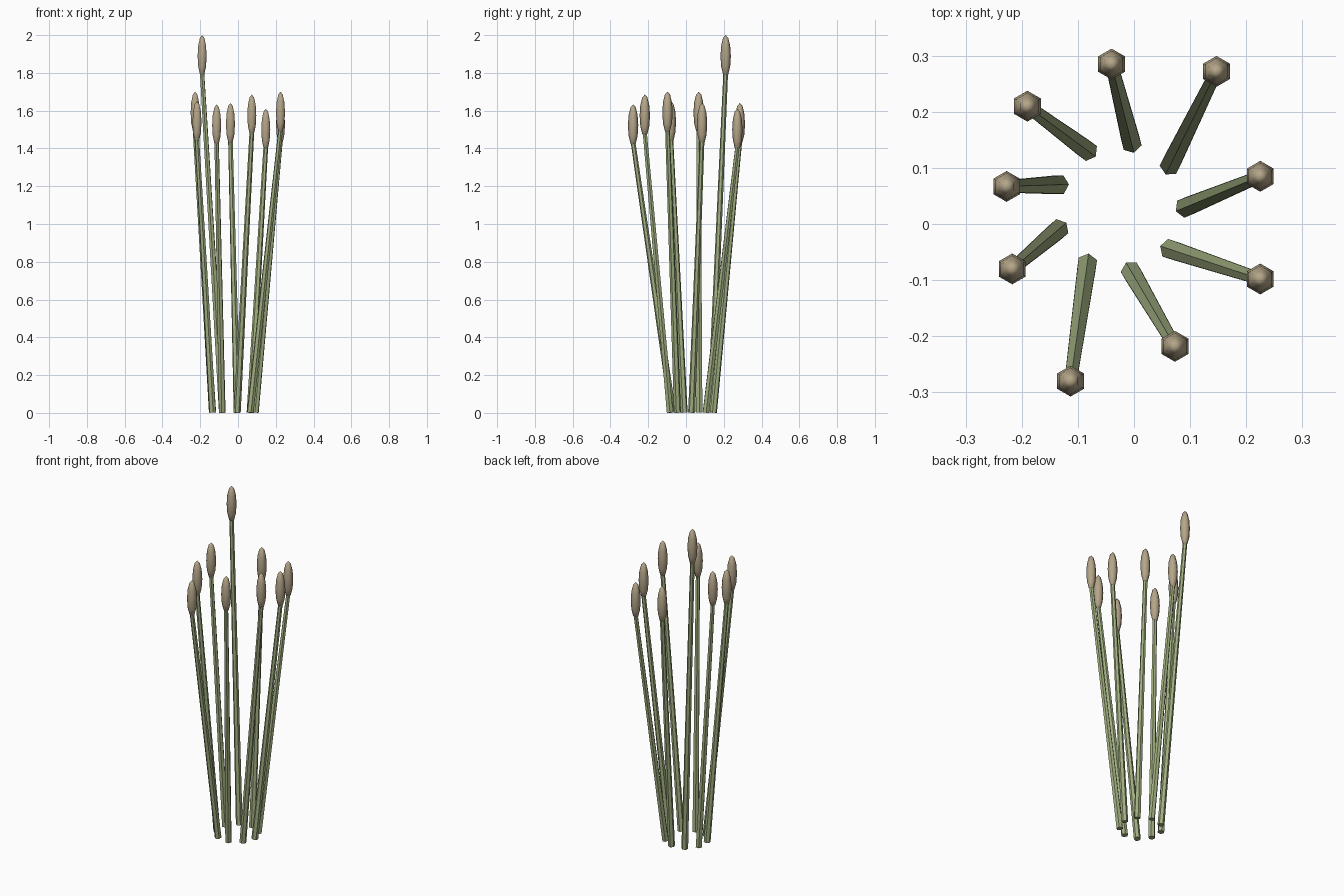
import bpy, math
from mathutils import Vector

if "Cube" in bpy.data.objects:
    bpy.data.objects.remove(bpy.data.objects["Cube"])


def material(name, color):
    m = bpy.data.materials.new(name)
    m.diffuse_color = color
    m.use_nodes = True
    m.node_tree.nodes["Principled BSDF"].inputs["Base Color"].default_value = m.diffuse_color
    return m


green = material("stem_green", (0.36, 0.43, 0.22, 1))
tan = material("head_tan", (0.46, 0.38, 0.25, 1))

SIDES, HEAD_LEN, HEAD_R = 6, 0.222, 0.0275
STEM_R0, STEM_R1 = 0.019, 0.0125

# Head position (x, y) and tip height, in order round the clump
tips = [(0.225, 0.085, 1.64), (0.147, 0.272, 1.61), (-0.04, 0.285, 1.64),
        (-0.19, 0.21, 2.0), (-0.227, 0.067, 1.70), (-0.217, -0.08, 1.65),
        (-0.113, -0.28, 1.633), (0.073, -0.218, 1.685), (0.225, -0.098, 1.70)]

for i, (x, y, z) in enumerate(tips):
    # Tapered stem leaning outward from a ring of nine roots
    a = math.radians(40 * i)
    base = Vector((-0.025 + 0.117 * math.cos(a), 0.03 + 0.117 * math.sin(a), 0.002))
    top = Vector((x, y, z - HEAD_LEN + 0.02))
    d = top - base
    bpy.ops.mesh.primitive_cone_add(vertices=SIDES, radius1=STEM_R0, radius2=STEM_R1,
                                    depth=d.length, location=(base + top) / 2)
    stem = bpy.context.object
    stem.name = f"stem_{i + 1}"
    stem.rotation_euler = d.to_track_quat('Z', 'Y').to_euler()
    stem.data.materials.append(green)

    # Upright seed head
    bpy.ops.mesh.primitive_uv_sphere_add(segments=SIDES, ring_count=6, radius=1,
                                         location=(x, y, z - HEAD_LEN / 2))
    head = bpy.context.object
    head.name = f"seed_head_{i + 1}"
    head.scale = (HEAD_R, HEAD_R, HEAD_LEN / 2)
    bpy.ops.object.transform_apply(location=False, rotation=False, scale=True)
    bpy.ops.object.shade_smooth()
    head.data.materials.append(tan)
